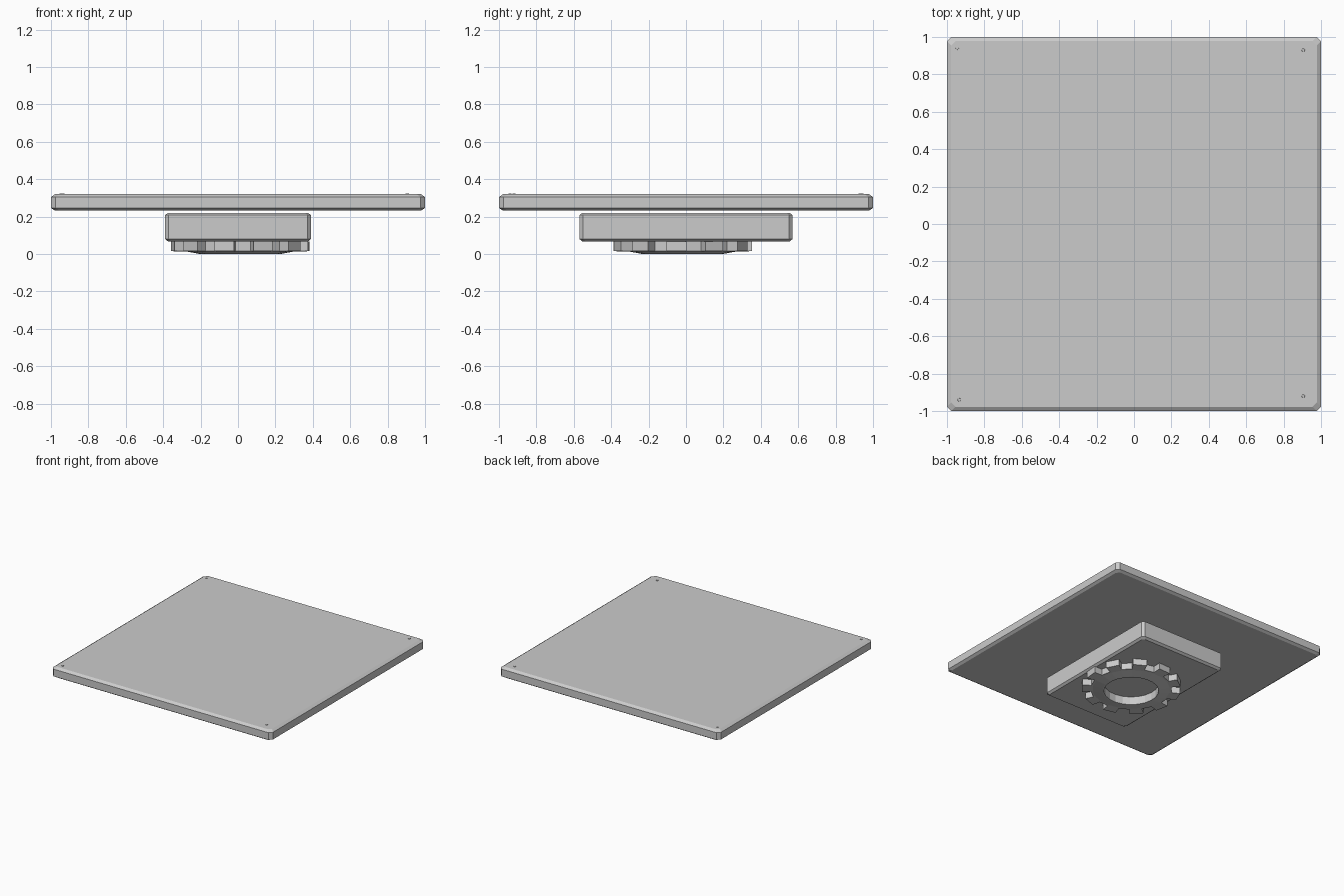
import bpy, bmesh
from math import sin, cos, pi, radians

if "Cube" in bpy.data.objects:
    bpy.data.objects.remove(bpy.data.objects["Cube"])


def finish(name, bm):
    bmesh.ops.recalc_face_normals(bm, faces=bm.faces)
    me = bpy.data.meshes.new(name)
    bm.to_mesh(me)
    bm.free()
    ob = bpy.data.objects.new(name, me)
    bpy.context.collection.objects.link(ob)
    return ob


def chamfered_slab(name, hx, hy, corner, layers):
    """Stack of corner-cut rectangles; layers are (z, inset)."""
    bm = bmesh.new()
    rings = []
    for z, inset in layers:
        a, b = hx - inset, hy - inset
        c = corner
        pts = [(a, -b + c), (a, b - c), (a - c, b), (-a + c, b),
               (-a, b - c), (-a, -b + c), (-a + c, -b), (a - c, -b)]
        rings.append([bm.verts.new((x, y, z)) for x, y in pts])
    for lo, hi in zip(rings, rings[1:]):
        for i in range(8):
            j = (i + 1) % 8
            bm.faces.new((lo[i], lo[j], hi[j], hi[i]))
    bm.faces.new(rings[0][::-1])
    bm.faces.new(rings[-1])
    return finish(name, bm)


# Large thin plate and the block beneath it
chamfered_slab("top_plate", 1.0, 1.0, 0.024,
               [(0.233, 0.02), (0.246, 0), (0.305, 0), (0.32, 0.022)])
chamfered_slab("base_block", 0.39, 0.57, 0.018,
               [(0.066, 0.018), (0.08, 0), (0.208, 0), (0.22, 0.016)])


# Toothed ring with a shallow conical underside and open centre
def toothed_ring(name, cx, cy, teeth, phase, outer, root, hole):
    bm = bmesh.new()
    n = teeth * 4
    step = 2 * pi / teeth
    offsets = [(-0.25, outer), (0.25, outer), (0.27, root), (0.73, root)]
    angles = [(phase + (t + o) * step, r) for t in range(teeth) for o, r in offsets]

    def ring(z, radius=None):
        return [bm.verts.new((cx + (radius or r) * cos(a), cy + (radius or r) * sin(a), z))
                for a, r in angles]
    loops = [ring(0.068, hole), ring(0.068), ring(0.015), ring(0.014, 0.29),
             ring(0.0, hole + 0.01), ring(0.0, hole)]
    for k in range(len(loops)):
        lo, hi = loops[k], loops[(k + 1) % len(loops)]
        for i in range(n):
            j = (i + 1) % n
            bm.faces.new((lo[i], lo[j], hi[j], hi[i]))
    return finish(name, bm)


toothed_ring("toothed_ring", 0.012, -0.018, 11, radians(-5.2), 0.372, 0.305, 0.205)

# Tiny corner pins on the plate
for i, (x, y) in enumerate([(-0.945, 0.94), (0.905, 0.93), (0.905, -0.92), (-0.935, -0.94)]):
    bm = bmesh.new()
    bmesh.ops.create_cone(bm, cap_ends=True, segments=8, radius1=0.01, radius2=0.008, depth=0.012)
    bmesh.ops.translate(bm, verts=bm.verts, vec=(x, y, 0.318))
    finish(f"corner_pin_{i + 1}", bm)
